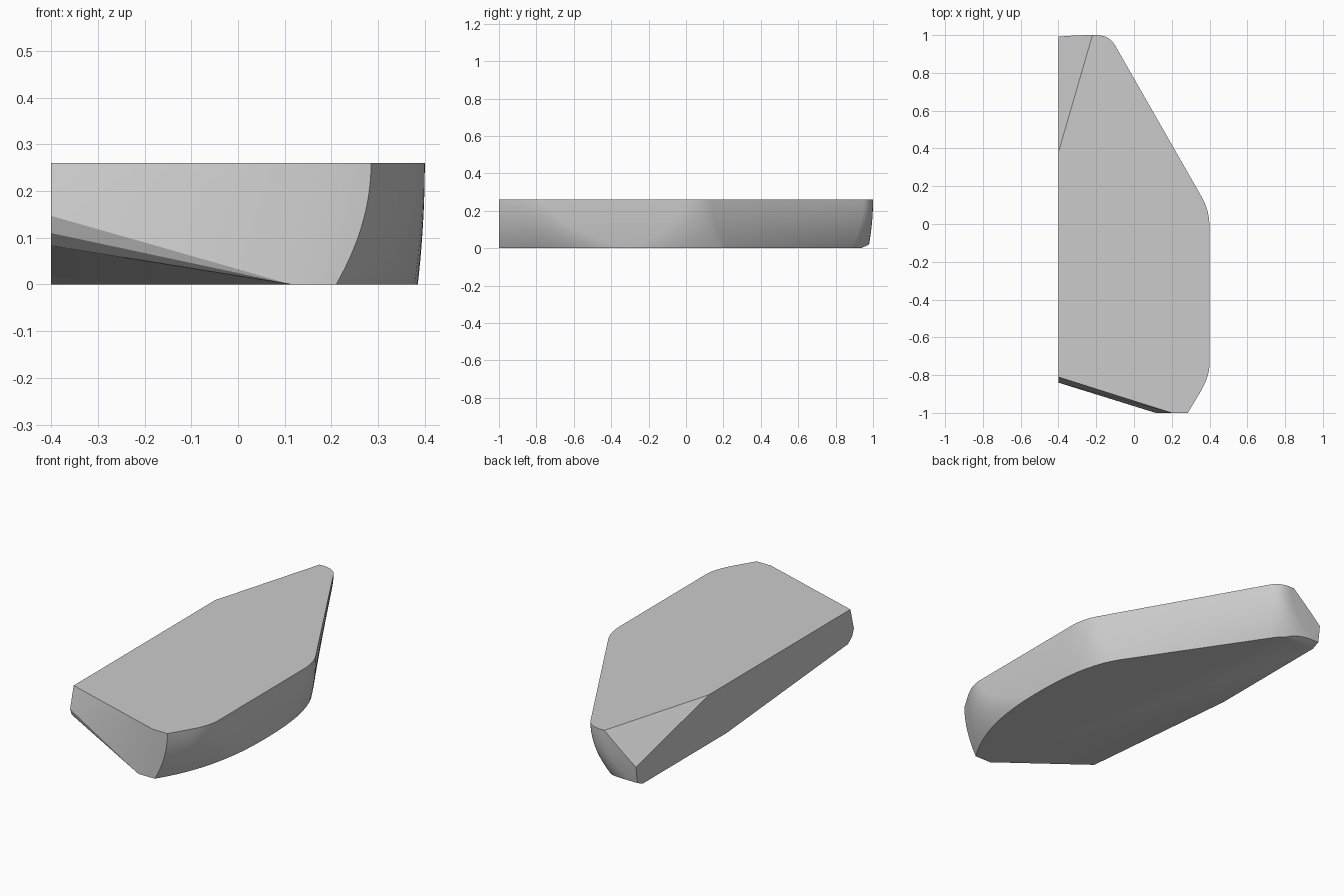
import bpy
import bmesh
import math
from mathutils import Vector

cube = bpy.data.objects.get("Cube")
if cube:
    bpy.data.objects.remove(cube, do_unlink=True)

LEFT, TOP = -0.4, 0.26
LEVELS, ARC_STEPS = 14, 9

# Rounded corners of the outline: start, control and end of each arc
TOP_ARCS = [
    [(0.345, -0.9), (0.4, -0.81), (0.4, -0.74)],
    [(0.4, -0.02), (0.4, 0.07), (0.36, 0.14)],
    [(-0.1, 0.945), (-0.13, 1.0), (-0.2, 1.0)],
]
BASE_ARCS = [
    [(0.24, -0.95), (0.385, -0.7), (0.385, -0.33)],
    [(0.385, -0.3), (0.385, 0.06), (0.28, 0.22)],
    [(-0.17, 0.89), (-0.22, 0.97), (-0.38, 0.975)],
]


def arc(start, control, end):
    """Points of a quadratic curve."""
    a, b, c = Vector(start), Vector(control), Vector(end)
    for i in range(ARC_STEPS + 1):
        t = i / ARC_STEPS
        yield a.lerp(b, t).lerp(b.lerp(c, t), t)


def outline(front_x, arcs, back_y):
    points = [Vector((front_x, -1))]
    for corner in arcs:
        points.extend(arc(*corner))
    return points + [Vector((LEFT, back_y)), Vector((LEFT, -1))]


def cut(bm, p, q, r):
    """Slice off everything outside the plane through three points."""
    p, q, r = Vector(p), Vector(q), Vector(r)
    normal = (q - p).cross(r - p).normalized()
    if normal.dot(Vector((0, 0, TOP / 2)) - p) > 0:
        normal.negate()
    bmesh.ops.bisect_plane(bm, geom=bm.verts[:] + bm.edges[:] + bm.faces[:],
                           dist=1e-5, plane_co=p, plane_no=normal,
                           clear_outer=True)
    rim = [e for e in bm.edges if e.is_boundary]
    bmesh.ops.holes_fill(bm, edges=rim, sides=0)


# Loft the rounded body from base to top
bm = bmesh.new()
top_ring = outline(0.285, TOP_ARCS, 1.0)
base_ring = outline(0.21, BASE_ARCS, 0.975)
rings = []
for level in range(LEVELS + 1):
    t = level / LEVELS
    blend = (1 - t) ** 2
    rings.append([bm.verts.new((*a.lerp(b, blend), TOP * t))
                  for a, b in zip(top_ring, base_ring)])
count = len(top_ring)
for low, high in zip(rings, rings[1:]):
    for i in range(count):
        j = (i + 1) % count
        bm.faces.new((low[i], low[j], high[j], high[i]))
bm.faces.new(rings[-1])
bm.faces.new(rings[0][::-1])

# Slanted front, its lower bevels and the undercut all meet at the toe
toe = (0.115, -1, 0)
front_top = (0.2, -1, TOP)
front_left = (LEFT, -0.81, TOP)
edge_points = [(LEFT, -0.84, 0.147), (LEFT, -0.825, 0.11),
               (LEFT, -0.79, 0.083), (LEFT, 0.23, 0)]
cut(bm, front_left, front_top, edge_points[0])
cut(bm, front_top, toe, edge_points[0])
for upper, lower in zip(edge_points, edge_points[1:]):
    cut(bm, upper, toe, lower)

# Sloping facet on the back corner and chamfer under the back end
cut(bm, (-0.22, 1, TOP), (LEFT, 0.38, TOP), (LEFT, 0.985, 0.11))
cut(bm, (0, 0.935, 0), (-1, 0.935, 0), (0, 0.98, 0.02))

bmesh.ops.remove_doubles(bm, verts=bm.verts[:], dist=1e-4)
bmesh.ops.recalc_face_normals(bm, faces=bm.faces[:])
mesh = bpy.data.meshes.new("stone_block")
bm.to_mesh(mesh)
bm.free()

# Plain grey finish
grey = bpy.data.materials.new("plain_grey")
grey.use_nodes = True
colour = (0.6, 0.6, 0.6, 1)
grey.diffuse_color = colour
grey.node_tree.nodes["Principled BSDF"].inputs["Base Color"].default_value = colour
mesh.materials.append(grey)

block = bpy.data.objects.new("stone_block", mesh)
bpy.context.collection.objects.link(block)
bpy.ops.object.select_all(action='DESELECT')
block.select_set(True)
bpy.context.view_layer.objects.active = block
bpy.ops.object.shade_smooth_by_angle(angle=math.radians(25))
